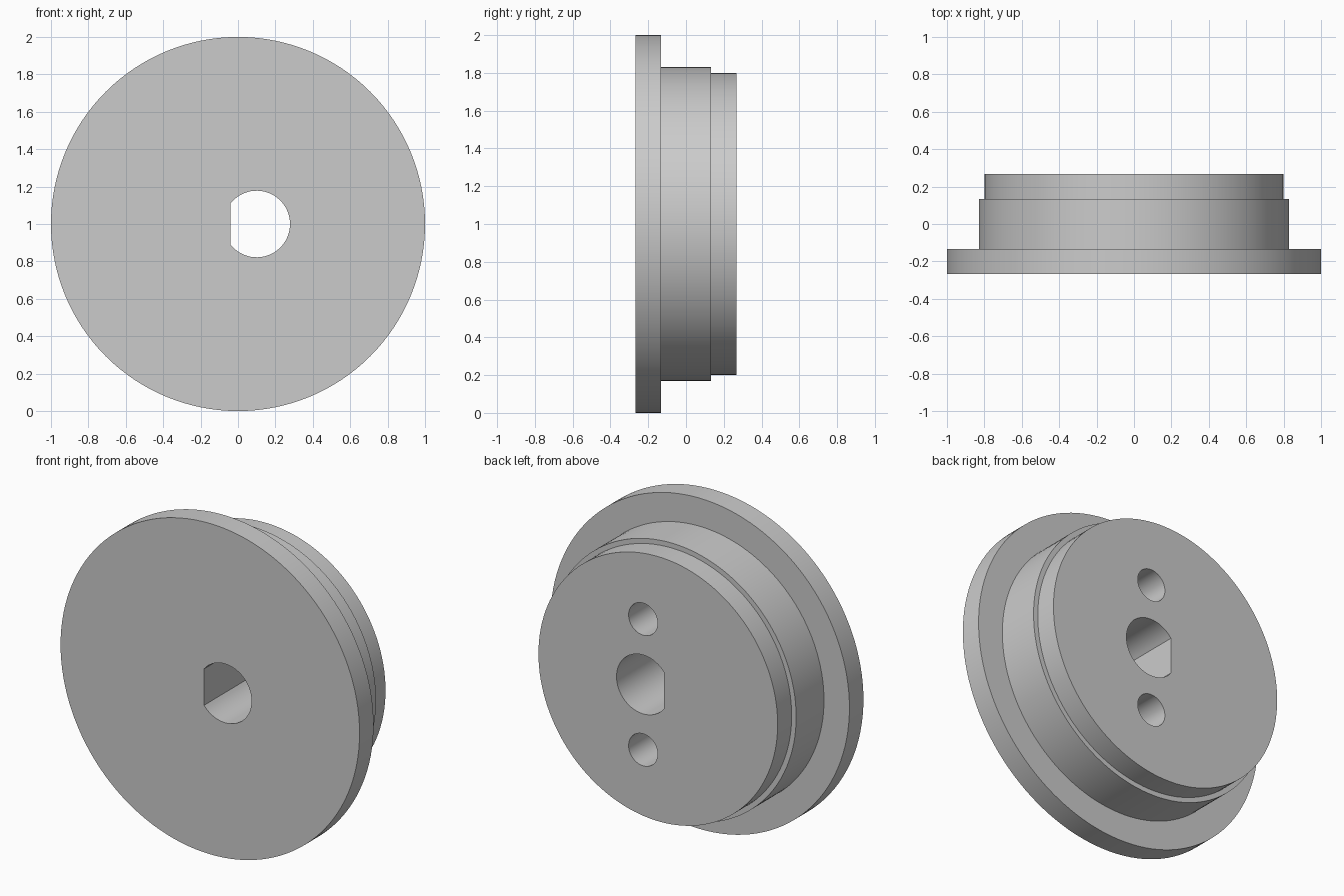
import bpy
import bmesh
from math import pi, cos, sin, acos
from mathutils import Vector

if "Cube" in bpy.data.objects:
    bpy.data.objects.remove(bpy.data.objects["Cube"], do_unlink=True)

HALF = 0.267          # half of the total depth
STEP = 0.133          # y of the shoulders
BORE_X, BORE_R, FLAT_X = 0.1, 0.178, -0.04

grey = bpy.data.materials.new("plain_grey")
grey.use_nodes = True
grey.diffuse_color = (0.6, 0.6, 0.6, 1)
grey.node_tree.nodes["Principled BSDF"].inputs["Base Color"].default_value = (0.6, 0.6, 0.6, 1)


def make_object(name, bm):
    bmesh.ops.recalc_face_normals(bm, faces=bm.faces)
    mesh = bpy.data.meshes.new(name)
    bm.to_mesh(mesh)
    bm.free()
    mesh.materials.append(grey)
    obj = bpy.data.objects.new(name, mesh)
    bpy.context.collection.objects.link(obj)
    return obj


def arc(x, z, r, start, end, count):
    """Points (x, z) along an arc, end excluded."""
    return [(x + r * cos(a), z + r * sin(a))
            for a in (start + (end - start) * i / count for i in range(count))]


def prism(name, outline, y0, y1):
    """Extrude an x-z outline along y."""
    bm = bmesh.new()
    face = bm.faces.new([bm.verts.new((x, y0, z)) for x, z in outline])
    new = bmesh.ops.extrude_face_region(bm, geom=[face])["geom"]
    verts = [v for v in new if isinstance(v, bmesh.types.BMVert)]
    bmesh.ops.translate(bm, vec=Vector((0, y1 - y0, 0)), verts=verts)
    return make_object(name, bm)


# Stepped disc: flange, body and rear spigot as one stack of rings
profile = [(1.0, -HALF), (1.0, -STEP), (0.83, -STEP),
           (0.83, STEP), (0.8, STEP), (0.8, HALF)]
bm = bmesh.new()
rings = [[bm.verts.new((x, y, z)) for x, z in arc(0, 1, r, 0, 2 * pi, 128)]
         for r, y in profile]
for a, b in zip(rings, rings[1:]):
    for i in range(len(a)):
        j = (i + 1) % len(a)
        bm.faces.new((a[i], a[j], b[j], b[i]))
bm.faces.new(rings[0])
bm.faces.new(rings[-1])
disc = make_object("stepped_disc", bm)

# D-shaped through bore and two blind holes behind
half_angle = acos((FLAT_X - BORE_X) / BORE_R)
bore = arc(BORE_X, 1, BORE_R, -half_angle, half_angle, 48)
bore.append((FLAT_X, 1 + BORE_R * sin(half_angle)))
cutters = [prism("bore_cutter", bore, -0.5, 0.5)]
for side in (-1, 1):
    hole = arc(BORE_X, 1 + side * 0.395, 0.097, 0, 2 * pi, 48)
    cutters.append(prism("pin_hole_cutter", hole, -STEP, 0.5))

bpy.ops.object.select_all(action="DESELECT")
bpy.context.view_layer.objects.active = disc
disc.select_set(True)
for cutter in cutters:
    cutter.hide_render = True
    mod = disc.modifiers.new("cut", "BOOLEAN")
    mod.operation, mod.solver, mod.object = "DIFFERENCE", "EXACT", cutter
    bpy.ops.object.modifier_apply(modifier=mod.name)
    bpy.data.objects.remove(cutter, do_unlink=True)

bpy.ops.object.shade_smooth_by_angle(angle=pi / 6)
